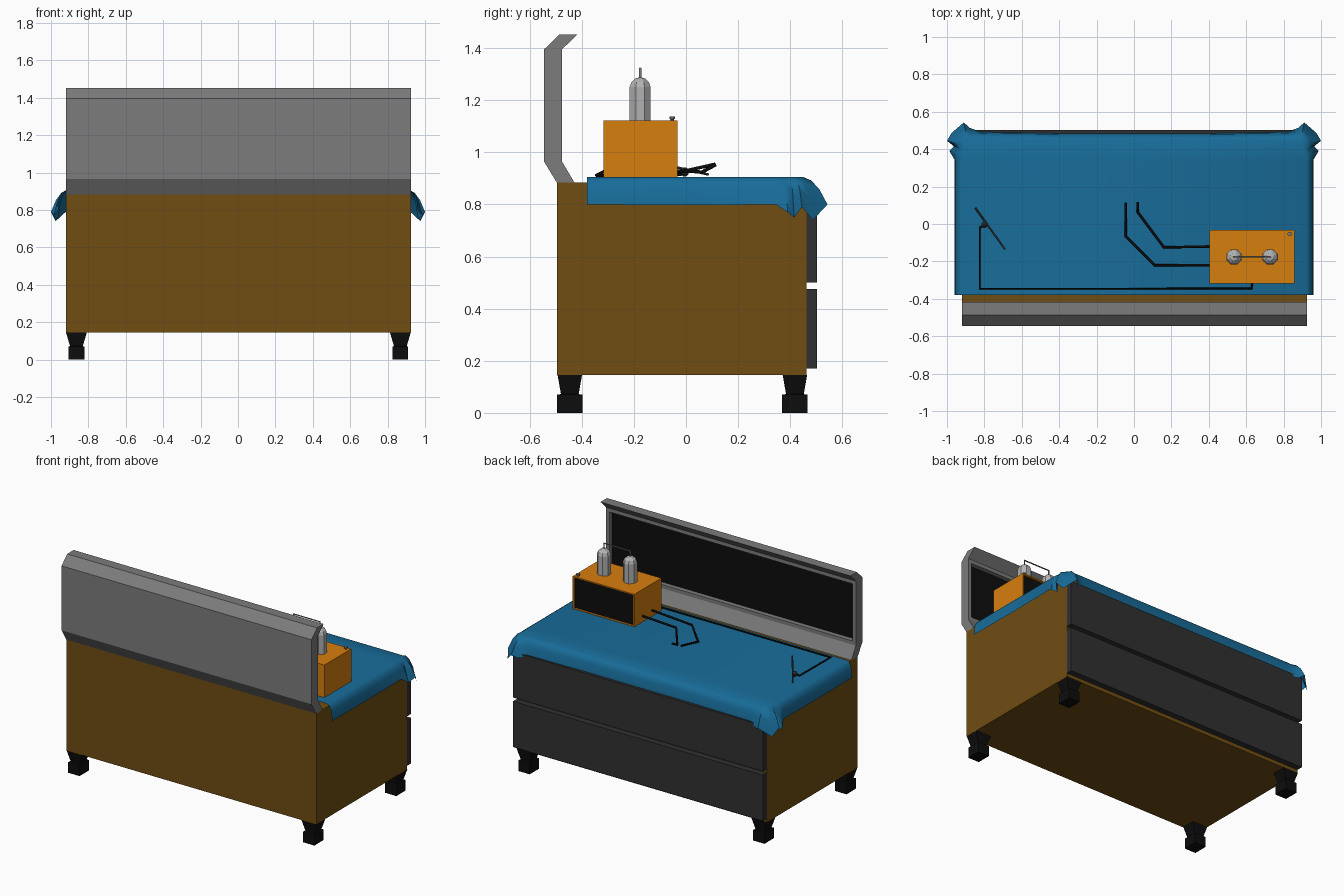
import bpy, bmesh, math
from mathutils import Vector

if "Cube" in bpy.data.objects:
    bpy.data.objects.remove(bpy.data.objects["Cube"])


def mat(name, r, g, b):
    m = bpy.data.materials.new(name)
    m.diffuse_color = (r, g, b, 1)
    m.use_nodes = True
    m.node_tree.nodes["Principled BSDF"].inputs["Base Color"].default_value = m.diffuse_color
    return m


BROWN = mat("brown", .16, .075, .006)
ORANGE = mat("orange", .68, .21, .004)
BLUE = mat("blue", .009, .15, .32)
DARK = mat("charcoal", .03, .03, .03)
BLACK = mat("black", .004, .004, .004)
GREY = mat("grey", .2, .2, .2)
GLASS = mat("light_grey", .45, .45, .45)


def finish(bm, name, *mats):
    me = bpy.data.meshes.new(name)
    bm.to_mesh(me)
    bm.free()
    for m in mats:
        me.materials.append(m)
    ob = bpy.data.objects.new(name, me)
    bpy.context.collection.objects.link(ob)
    return ob


def recess(bm, border, depth):
    """Sink the largest +y face and give it the second material."""
    bm.normal_update()
    face = max((f for f in bm.faces if f.normal.y > .99), key=lambda f: f.calc_area())
    bmesh.ops.inset_region(bm, faces=[face], thickness=border)
    bmesh.ops.inset_region(bm, faces=[face], thickness=.001, depth=-depth)
    face.material_index = 1


def loft(rings, name, *mats, sink=None):
    """Skin a list of closed rings and cap both ends."""
    bm = bmesh.new()
    vs = [[bm.verts.new(p) for p in r] for r in rings]
    n = len(vs[0])
    for a, b in zip(vs, vs[1:]):
        for i in range(n):
            bm.faces.new((a[i], a[(i + 1) % n], b[(i + 1) % n], b[i]))
    bm.faces.new(vs[0][::-1])
    bm.faces.new(vs[-1])
    bmesh.ops.recalc_face_normals(bm, faces=bm.faces)
    if sink:
        recess(bm, *sink)
    return finish(bm, name, *mats)


def rect(cx, cy, hx, hy, z):
    return [(cx + a * hx, cy + b * hy, z) for a, b in ((-1, -1), (1, -1), (1, 1), (-1, 1))]


def box(name, x0, x1, y0, y1, z0, z1, *mats, sink=None):
    c = ((x0 + x1) / 2, (y0 + y1) / 2, (x1 - x0) / 2, (y1 - y0) / 2)
    return loft([rect(*c, z0), rect(*c, z1)], name, *mats, sink=sink)


def lathe(name, x, y, prof, sides, m):
    return loft([[(x + r * math.cos(math.tau * (i + .5) / sides),
                   y + r * math.sin(math.tau * (i + .5) / sides), z) for i in range(sides)]
                 for r, z in prof], name, m)


def tube(name, pts, r, m):
    cu = bpy.data.curves.new(name, 'CURVE')
    cu.dimensions = '3D'
    cu.bevel_depth = r
    cu.bevel_resolution = 1
    cu.use_fill_caps = True
    sp = cu.splines.new('POLY')
    sp.points.add(len(pts) - 1)
    for p, co in zip(sp.points, pts):
        p.co = (*co, 1)
    cu.materials.append(m)
    ob = bpy.data.objects.new(name, cu)
    bpy.context.collection.objects.link(ob)
    return ob


# Cabinet and drawers
box("cabinet", -.92, .924, -.495, .462, .145, .885, BROWN)
for i, z in enumerate((.17, .5)):
    box(f"drawer_{i}", -.92, .924, .46, .503, z, z + .305, DARK)

# Feet: block with a flared neck
for sx in (-1, 1):
    for y in (-.446, .418):
        x = sx * .866 + .002
        loft([rect(x, y, .042, .049, 0), rect(x, y, .042, .049, .07),
              rect(x, y, .034, .034, .072), rect(x, y, .056, .047, .146)], "foot", BLACK)

# Bent back panel with a dark recessed screen
prof = [(-.496, .884), (-.428, .884), (-.476, .965), (-.476, 1.395),
        (-.418, 1.452), (-.486, 1.452), (-.545, 1.395), (-.545, .965)]
loft([[(x, y, z) for y, z in prof] for x in (-.92, .924)], "back_panel", GREY, BLACK,
     sink=(.035, .03))

# Cloth: half outline (base x, y / hem x, y, z) mirrored, open at the back
half = [((.922, -.38), (.96, -.38, .80)), ((.922, .0), (.96, .0, .797)),
        ((.922, .34), (.96, .345, .80)), ((.922, .375), (.987, .39, .77)),
        ((.92, .40), (.963, .415, .75)), ((.915, .42), (1.0, .445, .79)),
        ((.908, .437), (.975, .487, .74)), ((.893, .447), (.91, .543, .80)),
        ((.87, .45), (.88, .515, .78)), ((.83, .45), (.82, .492, .80)),
        ((.4, .45), (.4, .485, .80))]
outline = half + [((-a[0], a[1]), (-b[0], b[1], b[2])) for a, b in reversed(half)]
bm = bmesh.new()
cols = []
for (bx, by), hem in outline:
    top, hem = Vector((bx, by, .905)), Vector(hem)
    loose = abs(bx) > .83 and by > .36
    steps = ((0, 0), (.35, .12), (.68, .45), (1, 1)) if loose else \
        ((0, 0), (.5, .12), (.85, .4), (1, 1))
    col = []
    for f, g in steps:
        p = top.lerp(hem, f)
        p.z = top.z + (hem.z - top.z) * g
        col.append(bm.verts.new(p))
    cols.append(col)
for a, b in zip(cols, cols[1:]):
    for i in range(3):
        bm.faces.new((a[i], a[i + 1], b[i + 1], b[i]))
bm.faces.new([c[0] for c in cols])
bmesh.ops.recalc_face_normals(bm, faces=bm.faces)
cloth = finish(bm, "cloth", BLUE)
bpy.context.view_layer.objects.active = cloth
cloth.select_set(True)
bpy.ops.object.shade_smooth_by_angle(angle=math.radians(50))

# Instrument box with screen, knob and two linked flasks
box("instrument", .404, .859, -.317, -.033, .9, 1.122, ORANGE, BLACK, sink=(.012, .012))
lathe("knob", .833, -.053, [(.008, 1.12), (.008, 1.127), (.012, 1.128), (.012, 1.138)], 8, GREY)
for x in (.535, .728):
    lathe("flask", x, -.176, [(.044, 1.12), (.044, 1.25), (.036, 1.27), (.02, 1.284), (.006, 1.287)], 8, GLASS)
tube("flask_link", [(.535, -.176, 1.28), (.535, -.176, 1.322), (.728, -.176, 1.322), (.728, -.176, 1.28)], .005, GREY)

# Probe cables from the instrument's side
tube("probe_cable_a", [(.41, -.12, .945), (.16, -.125, .93), (.02, .063, .925), (.02, .115, .953)], .007, BLACK)
tube("probe_cable_b", [(.41, -.22, .945), (.11, -.22, .925), (-.045, -.065, .915), (-.045, .113, .955)], .007, BLACK)

# Wand on a long cable from the instrument's back
tube("wand_cable", [(.63, -.31, .93), (.63, -.345, .912), (-.825, -.345, .912),
                    (-.825, -.02, .915), (-.8, -.005, .925)], .006, BLACK)
tube("wand", [(-.848, .085, .915), (-.69, -.135, .965)], .005, DARK)
lathe("wand_hub", -.8, -.005, [(.006, .908), (.016, .916), (.016, .932), (.006, .942)], 8, DARK)
